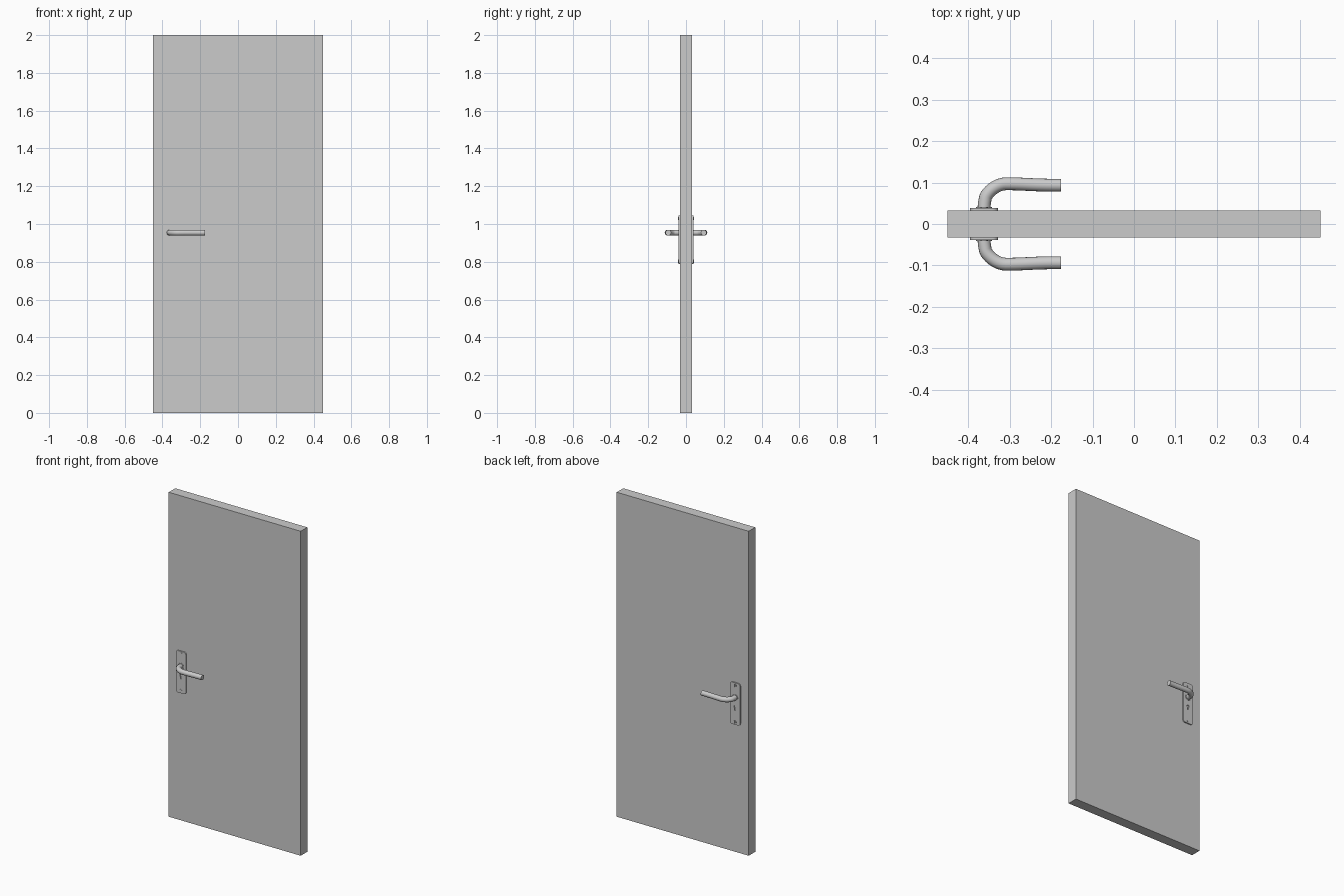
import bpy, bmesh, math
from mathutils import Vector

if "Cube" in bpy.data.objects:
    bpy.data.objects.remove(bpy.data.objects["Cube"])

HX, HZ = -0.362, 0.954      # handle axis
FACE = 0.032                # half thickness of the door


def extrude_outline(name, pts, y0, y1):
    """Extrude an x/z outline between two y values."""
    bm = bmesh.new()
    f = bm.faces.new([bm.verts.new((x, y0, z)) for x, z in pts])
    r = bmesh.ops.extrude_face_region(bm, geom=[f])
    verts = [v for v in r["geom"] if isinstance(v, bmesh.types.BMVert)]
    bmesh.ops.translate(bm, verts=verts, vec=(0, y1 - y0, 0))
    bmesh.ops.recalc_face_normals(bm, faces=bm.faces)
    me = bpy.data.meshes.new(name)
    bm.to_mesh(me)
    bm.free()
    ob = bpy.data.objects.new(name, me)
    bpy.context.collection.objects.link(ob)
    return ob


def arc(cx, cz, r, a0, a1, n):
    return [(cx + r * math.cos(math.radians(a0 + (a1 - a0) * i / n)),
             cz + r * math.sin(math.radians(a0 + (a1 - a0) * i / n))) for i in range(n + 1)]


def disc(name, z, r, y0, y1):
    return extrude_outline(name, arc(HX, z, r, 0, 360, 24)[:-1], y0, y1)


def cut(ob, cutter):
    cutter.hide_render = True
    cutter.hide_viewport = False
    cutter.display_type = 'WIRE'
    m = ob.modifiers.new("cut", 'BOOLEAN')
    m.operation, m.object, m.solver = 'DIFFERENCE', cutter, 'EXACT'
    bpy.context.view_layer.objects.active = ob
    bpy.ops.object.modifier_apply(modifier=m.name)
    bpy.data.objects.remove(cutter)


def finish(ob, smooth=True):
    """Smooth shading and a copy on the other door face."""
    bpy.ops.object.select_all(action='DESELECT')
    ob.select_set(True)
    bpy.context.view_layer.objects.active = ob
    if smooth:
        bpy.ops.object.shade_smooth_by_angle(angle=math.radians(35))
    m = ob.modifiers.new("both_sides", 'MIRROR')
    m.use_axis = (False, True, False)


# door leaf
extrude_outline("door_leaf", [(-0.45, 0), (0.45, 0), (0.45, 2), (-0.45, 2)], -FACE, FACE)

# back plate with rounded corners
x0, x1, z0, z1, r = HX - 0.034, HX + 0.034, 0.787, 1.045, 0.014
outline = (arc(x1 - r, z1 - r, r, 0, 90, 6) + arc(x0 + r, z1 - r, r, 90, 180, 6)
           + arc(x0 + r, z0 + r, r, 180, 270, 6) + arc(x1 - r, z0 + r, r, 270, 360, 6))
plate = extrude_outline("back_plate", outline, FACE, FACE + 0.007)

# keyhole: round top with a narrow slot
kz = 0.897
key = arc(HX, kz, 0.008, -60, 240, 16) + [(HX - 0.004, kz - 0.022), (HX + 0.004, kz - 0.022)]
cut(plate, extrude_outline("keyhole_cutter", key, FACE + 0.001, FACE + 0.02))
finish(plate)

# screws with a slotted head
for name, z in (("upper_screw", z1 - 0.016), ("lower_screw", z0 + 0.016)):
    screw = disc(name, z, 0.009, FACE + 0.005, FACE + 0.0095)
    slot = [(HX - 0.0015, z - 0.02), (HX + 0.0015, z - 0.02),
            (HX + 0.0015, z + 0.02), (HX - 0.0015, z + 0.02)]
    cut(screw, extrude_outline("slot_cutter", slot, FACE + 0.0075, FACE + 0.02))
    finish(screw)

# collar at the lever base
finish(disc("lever_collar", HZ, 0.019, FACE + 0.005, FACE + 0.009))

# lever: round bar swept along a bent path
path = [((HX, 0.034), (0, 0.012)), ((HX + 0.003, 0.062), (0.002, 0.012)),
        ((-0.310, 0.0970), (0.024, 0.0005)), ((-0.235, 0.0945), (0.025, -0.001)),
        ((-0.176, 0.0935), (0.02, 0))]
cu = bpy.data.curves.new("lever_handle", 'CURVE')
cu.dimensions = '3D'
cu.bevel_depth, cu.bevel_resolution, cu.resolution_u = 0.0155, 6, 10
cu.use_fill_caps = True
sp = cu.splines.new('BEZIER')
sp.bezier_points.add(len(path) - 1)
for bp, ((x, y), (tx, ty)) in zip(sp.bezier_points, path):
    p, t = Vector((x, y, HZ)), Vector((tx, ty, 0))
    bp.handle_left_type = bp.handle_right_type = 'FREE'
    bp.co, bp.handle_left, bp.handle_right = p, p - t, p + t
lever = bpy.data.objects.new("lever_handle", cu)
bpy.context.collection.objects.link(lever)
bpy.ops.object.select_all(action='DESELECT')
lever.select_set(True)
bpy.context.view_layer.objects.active = lever
bpy.ops.object.convert(target='MESH')
lever = bpy.context.view_layer.objects.active
bm = bmesh.new()
bm.from_mesh(lever.data)
bmesh.ops.remove_doubles(bm, verts=bm.verts, dist=1e-5)
bmesh.ops.recalc_face_normals(bm, faces=bm.faces)
bm.to_mesh(lever.data)
bm.free()
finish(lever)
